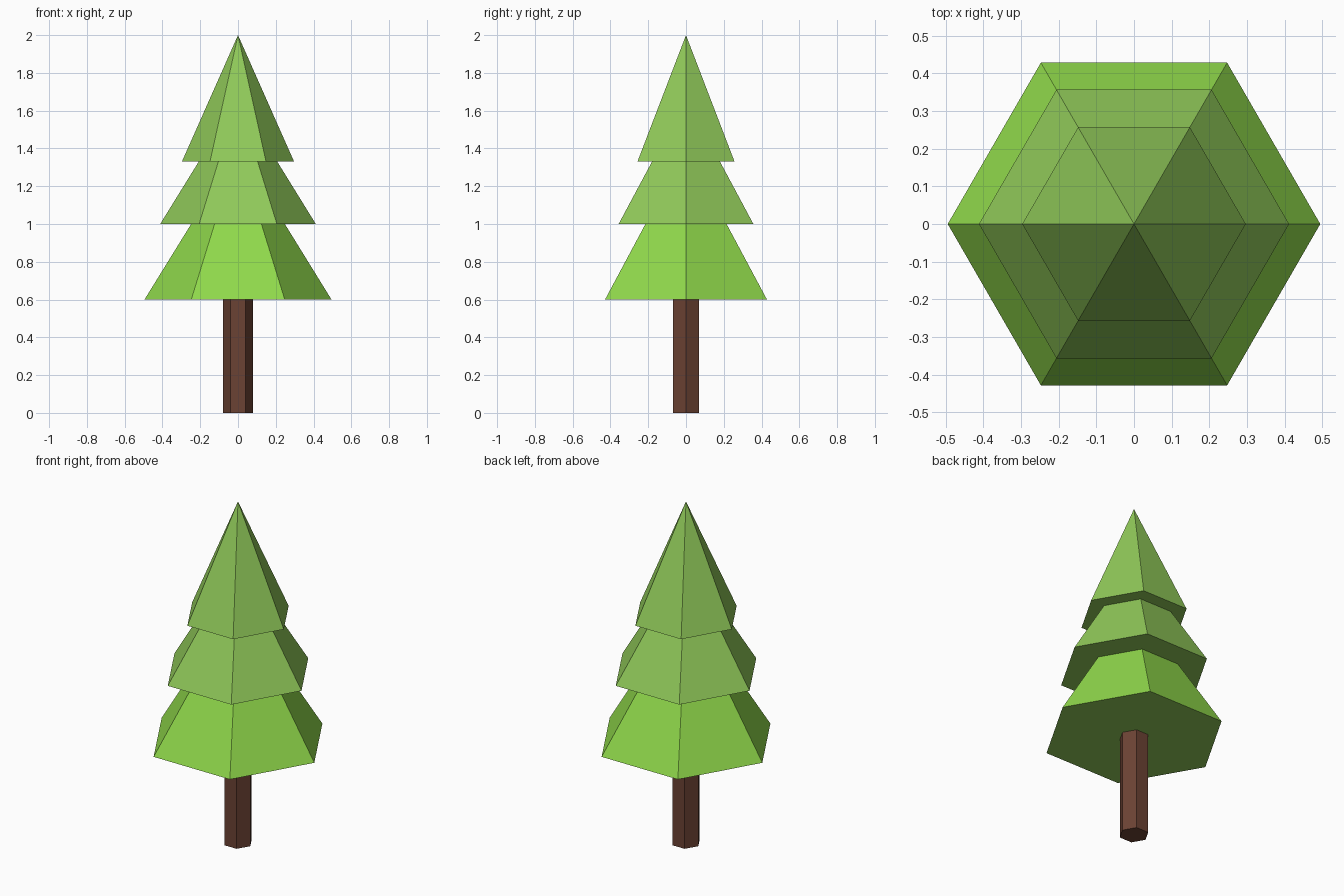
import bpy, bmesh
from math import cos, sin, pi

cube = bpy.data.objects.get("Cube")
if cube:
    bpy.data.objects.remove(cube, do_unlink=True)

SIDES = 6


def to_linear(c):
    c /= 255
    return c / 12.92 if c <= 0.04045 else ((c + 0.055) / 1.055) ** 2.4


def make_material(name, *rgb):
    mat = bpy.data.materials.new(name)
    mat.use_nodes = True
    colour = (*[to_linear(c) for c in rgb], 1)
    mat.diffuse_color = colour
    shader = mat.node_tree.nodes["Principled BSDF"]
    shader.inputs["Base Color"].default_value = colour
    shader.inputs["Roughness"].default_value = 0.9
    return mat


def hex_lathe(name, profile, materials):
    """Sweep a (radius, height) profile around z; zero radius makes a point."""
    bm = bmesh.new()
    rings = []
    for radius, z in profile:
        count = SIDES if radius else 1
        rings.append([bm.verts.new((radius * cos(2 * pi * i / SIDES),
                                    radius * sin(2 * pi * i / SIDES), z))
                      for i in range(count)])
    for low, high in zip(rings, rings[1:]):
        for i in range(SIDES):
            j = (i + 1) % SIDES
            if len(high) == 1:
                bm.faces.new((low[i], low[j], high[0]))
            else:
                bm.faces.new((low[i], low[j], high[j], high[i]))
    # Close flat ends
    bm.faces.new(rings[0][::-1])
    if len(rings[-1]) > 1:
        bm.faces.new(rings[-1])
    bm.normal_update()
    mesh = bpy.data.meshes.new(name)
    bm.to_mesh(mesh)
    bm.free()
    for mat in materials:
        mesh.materials.append(mat)
    obj = bpy.data.objects.new(name, mesh)
    bpy.context.collection.objects.link(obj)
    return obj


bark = make_material("bark brown", 107, 66, 51)
needles = make_material("soft green", 144, 201, 89)
bright = make_material("bright green", 144, 217, 75)

# Trunk, its top tucked into the foliage
hex_lathe("trunk", [(0.08, 0), (0.08, 0.62)], [bark])

# Three stepped tiers of foliage ending in a point
foliage = hex_lathe("foliage", [
    (0.495, 0.6), (0.248, 1.0),
    (0.412, 1.0), (0.208, 1.33),
    (0.297, 1.33), (0, 2.0),
], [needles, bright])

# Only the slopes of the lowest tier are bright
for face in foliage.data.polygons:
    if face.normal.z > 0 and face.center.z < 0.95:
        face.material_index = 1
